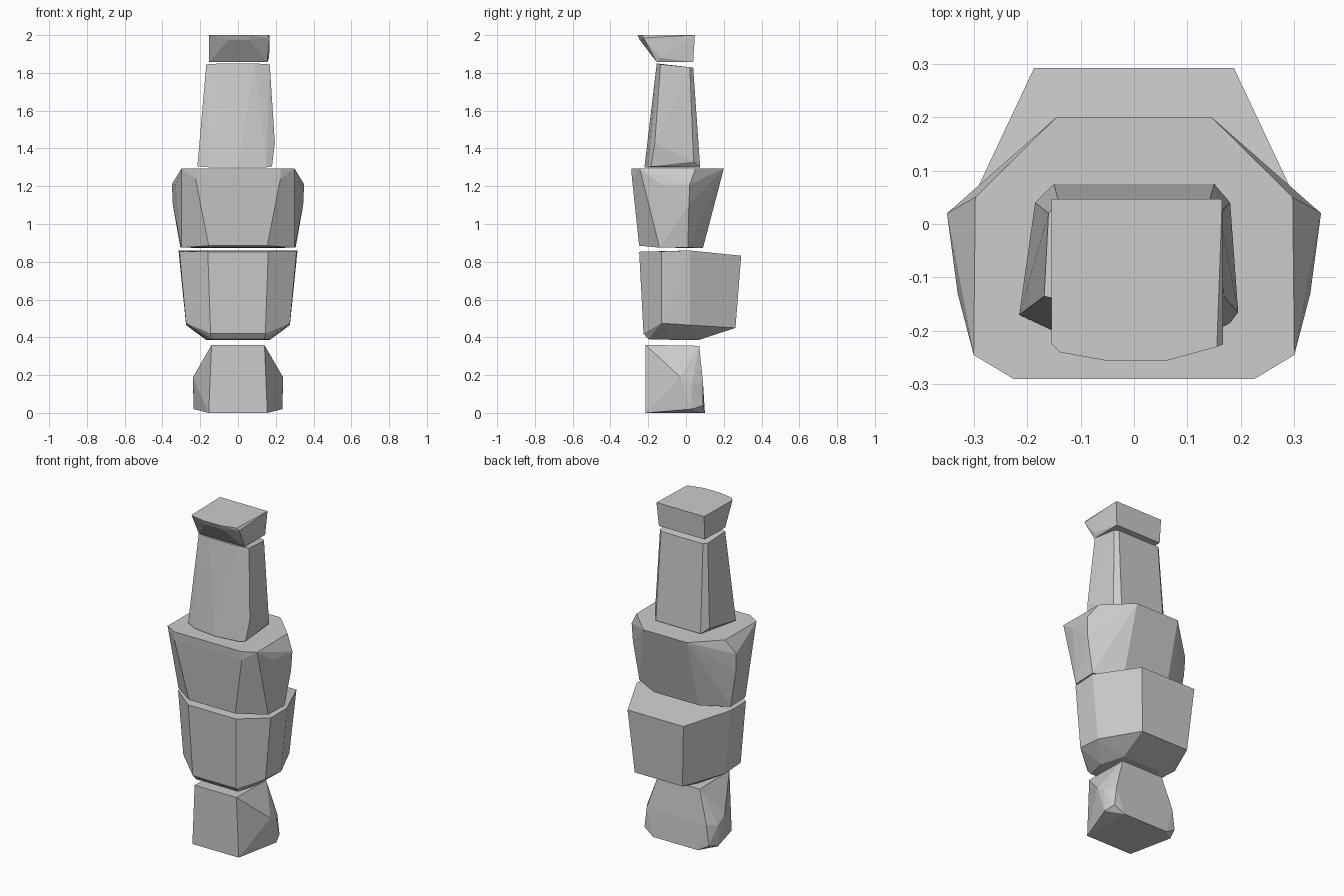
import bpy, bmesh


def stone(name, points, mirrored=True):
    """Faceted convex block from corner points, mirrored across x."""
    bm = bmesh.new()
    for x, y, z in points:
        bm.verts.new((x, y, z))
        if mirrored:
            bm.verts.new((-x, y, z))
    res = bmesh.ops.convex_hull(bm, input=bm.verts[:])
    junk = [e for e in set(res["geom_interior"] + res["geom_unused"])
            if isinstance(e, bmesh.types.BMVert)]
    bmesh.ops.delete(bm, geom=junk, context='VERTS')
    bmesh.ops.dissolve_limit(bm, angle_limit=0.02, verts=bm.verts[:], edges=bm.edges[:])
    bmesh.ops.recalc_face_normals(bm, faces=bm.faces[:])
    me = bpy.data.meshes.new(name)
    bm.to_mesh(me)
    bm.free()
    ob = bpy.data.objects.new(name, me)
    bpy.context.collection.objects.link(ob)
    return ob


# Foot stone, flat front and flared sides
stone("base_stone", [
    (0.14, -0.215, 0.36), (0.14, 0.07, 0.355),
    (0.238, -0.03, 0.19), (0.238, 0.03, 0.15), (0.2, 0.09, 0.16),
    (0.155, -0.215, 0), (0.235, 0.03, 0.02), (0.215, 0.09, 0.04), (0.15, 0.1, 0)])

# Lower body stone, bulging to the back
stone("lower_stone", [
    (0.16, -0.248, 0.853), (0.31, -0.13, 0.855), (0.315, 0.02, 0.86), (0.187, 0.292, 0.832),
    (0.275, -0.13, 0.475), (0.275, 0.02, 0.465), (0.16, 0.262, 0.45),
    (0.145, -0.225, 0.42), (0.14, -0.2, 0.39), (0.17, -0.08, 0.387), (0.13, 0.07, 0.387)])

# Wide middle stone with chamfered shoulders
stone("middle_stone", [
    (0.225, -0.29, 1.295), (0.3, -0.245, 1.293), (0.297, 0.05, 1.293), (0.145, 0.2, 1.293),
    (0.225, -0.286, 1.24), (0.33, -0.13, 1.21), (0.35, 0.02, 1.21), (0.345, 0.015, 1.1),
    (0.155, -0.248, 0.885), (0.3, -0.14, 0.875), (0.305, 0.01, 0.875), (0.15, 0.09, 0.873)])

# Tall neck stone, slightly lopsided
stone("neck_stone", [
    (-0.215, -0.17, 1.305), (-0.15, -0.2, 1.3), (0, -0.22, 1.3), (0.15, -0.2, 1.3),
    (0.18, -0.185, 1.305), (0.195, -0.165, 1.43), (0.18, 0.04, 1.33), (-0.185, 0.04, 1.33),
    (0.15, 0.075, 1.3), (-0.15, 0.075, 1.3),
    (-0.168, -0.135, 1.845), (-0.09, -0.155, 1.85), (0.09, -0.155, 1.85), (0.168, -0.135, 1.845),
    (0.16, 0.02, 1.83), (-0.16, 0.02, 1.83), (0.14, 0.038, 1.828), (-0.14, 0.038, 1.828)],
    mirrored=False)

# Cap stone jutting forward with a bowed front
stone("cap_stone", [
    (-0.154, 0.047, 2), (0.165, 0.047, 2), (-0.154, -0.225, 1.995), (0.167, -0.225, 1.985),
    (-0.138, -0.24, 2), (-0.05, -0.256, 2), (0.06, -0.256, 2), (0.155, -0.23, 2),
    (-0.05, -0.245, 1.975), (0.06, -0.245, 1.975),
    (-0.154, -0.155, 1.857), (0.153, -0.155, 1.857), (0.165, -0.14, 1.88),
    (-0.152, 0.038, 1.857), (0.155, 0.038, 1.857)], mirrored=False)
